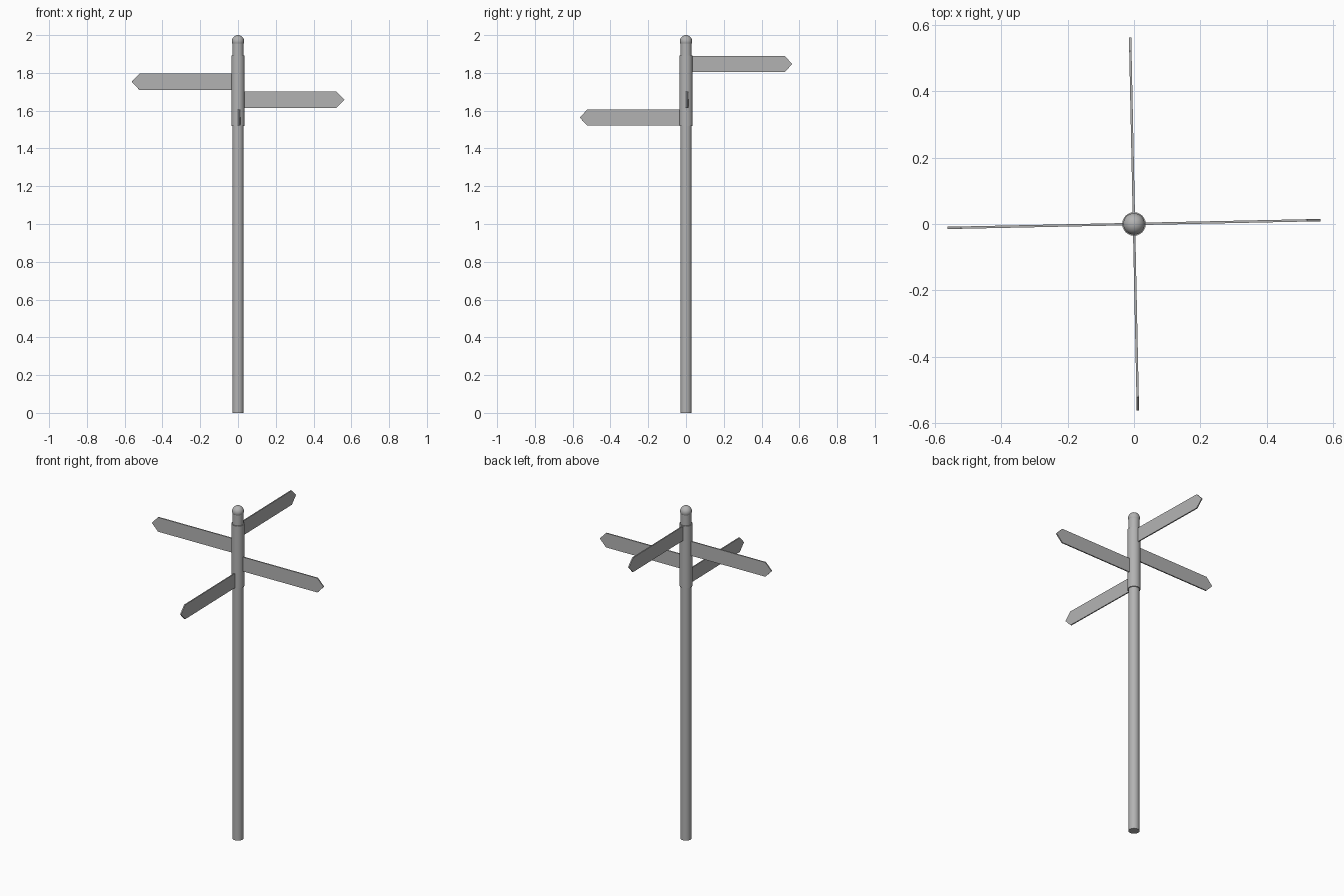
import bpy
import bmesh
import math

if "Cube" in bpy.data.objects:
    bpy.data.objects.remove(bpy.data.objects["Cube"], do_unlink=True)

GREY = (0.45, 0.45, 0.45, 1.0)
metal = bpy.data.materials.new("grey_metal")
metal.use_nodes = True
metal.diffuse_color = GREY
metal.node_tree.nodes["Principled BSDF"].inputs["Base Color"].default_value = GREY


def finish(name):
    obj = bpy.context.object
    obj.name = name
    obj.data.materials.append(metal)
    bpy.ops.object.shade_smooth_by_angle(angle=math.radians(40))


def tube(name, radius, bottom, top):
    bpy.ops.mesh.primitive_cylinder_add(
        vertices=32, radius=radius, depth=top - bottom,
        location=(0, 0, (bottom + top) / 2))
    finish(name)


def arrow_sign(name, bottom, angle):
    """Thin board with a pointed outer end, turned about the post."""
    height, thickness = 0.086, 0.007
    outline = [(0.025, 0), (0.522, 0), (0.563, height / 2),
               (0.522, height), (0.025, height)]
    bm = bmesh.new()
    face = bm.faces.new([bm.verts.new((x, thickness / 2, z)) for x, z in outline])
    extruded = bmesh.ops.extrude_face_region(bm, geom=[face])["geom"]
    bmesh.ops.translate(bm, vec=(0, -thickness, 0),
                        verts=[v for v in extruded if isinstance(v, bmesh.types.BMVert)])
    bmesh.ops.recalc_face_normals(bm, faces=bm.faces)
    mesh = bpy.data.meshes.new(name)
    bm.to_mesh(mesh)
    bm.free()
    mesh.materials.append(metal)
    obj = bpy.data.objects.new(name, mesh)
    obj.location.z = bottom
    obj.rotation_euler.z = math.radians(angle)
    bpy.context.collection.objects.link(obj)


# Post, sleeve that carries the signs, and ball finial
tube("post", 0.03, 0, 1.97)
tube("sign_sleeve", 0.0355, 1.52, 1.893)
bpy.ops.mesh.primitive_uv_sphere_add(segments=32, ring_count=16, radius=0.0325,
                                     location=(0, 0, 1.9675))
finish("ball_finial")

# Four direction signs, stepping down around the post
TWIST = 1.2
signs = [("back_sign", 90), ("right_sign", 180), ("left_sign", 0), ("front_sign", 270)]
for step, (name, angle) in enumerate(signs):
    arrow_sign(name, 1.804 - step * 0.0945, angle + TWIST)
